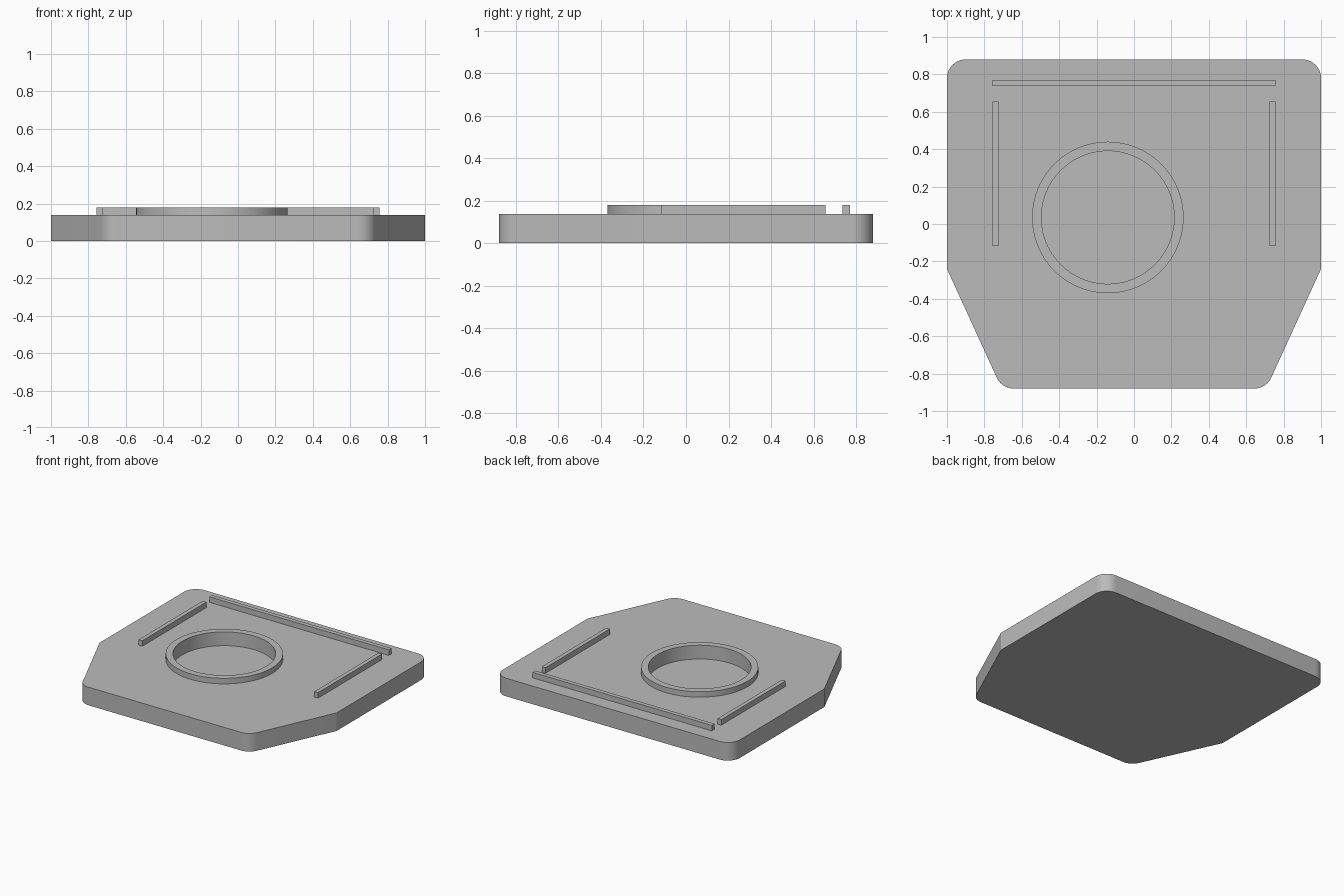
import bpy, bmesh, math
from mathutils import Vector

cube = bpy.data.objects.get("Cube")
if cube:
    bpy.data.objects.remove(cube, do_unlink=True)

grey = bpy.data.materials.new("plain grey")
grey.use_nodes = True
colour = (0.5, 0.5, 0.5, 1)
grey.diffuse_color = colour
grey.node_tree.nodes["Principled BSDF"].inputs["Base Color"].default_value = colour

TOP, RIM_TOP, FLOOR = 0.138, 0.18, 0.075
CENTRE = Vector((-0.14, 0.035))


def rounded(points, radii, steps=10):
    """Outline with each corner replaced by an arc of the given radius."""
    out = []
    for i, (p, r) in enumerate(zip(points, radii)):
        p = Vector(p)
        a = (Vector(points[i - 1]) - p).normalized()
        b = (Vector(points[(i + 1) % len(points)]) - p).normalized()
        if r == 0:
            out.append(p)
            continue
        half = a.angle(b) / 2
        mid = p + (a + b).normalized() * r / math.sin(half)
        start = p + a * r / math.tan(half) - mid
        end = p + b * r / math.tan(half) - mid
        sweep = math.pi - 2 * half
        for k in range(steps + 1):
            t = k / steps
            out.append(mid + (start * math.sin((1 - t) * sweep)
                              + end * math.sin(t * sweep)) / math.sin(sweep))
    return out


def circle(radius, count=96):
    return [CENTRE + Vector((math.cos(a), math.sin(a))) * radius
            for a in (math.tau * k / count for k in range(count))]


def finish(name, bm):
    bmesh.ops.recalc_face_normals(bm, faces=bm.faces)
    mesh = bpy.data.meshes.new(name)
    bm.to_mesh(mesh)
    bm.free()
    mesh.materials.append(grey)
    ob = bpy.data.objects.new(name, mesh)
    bpy.context.collection.objects.link(ob)
    return ob


def prism(name, outline, z0, z1):
    bm = bmesh.new()
    face = bm.faces.new([bm.verts.new((p.x, p.y, z0)) for p in outline])
    new = bmesh.ops.extrude_face_region(bm, geom=[face], use_keep_orig=True)
    verts = [g for g in new["geom"] if isinstance(g, bmesh.types.BMVert)]
    bmesh.ops.translate(bm, verts=verts, vec=(0, 0, z1 - z0))
    return finish(name, bm)


def bar(name, x0, x1, y0, y1):
    corners = [(x0, y0), (x1, y0), (x1, y1), (x0, y1)]
    return prism(name, [Vector(c) for c in corners], TOP, RIM_TOP)


def smooth(ob):
    bpy.ops.object.select_all(action="DESELECT")
    ob.select_set(True)
    bpy.context.view_layer.objects.active = ob
    bpy.ops.object.shade_smooth_by_angle(angle=math.radians(20))


# Base plate with tapered front and rounded corners
right_half = [(0.707, -0.88), (1, -0.24), (1, 0.88)]
left_half = [(-x, y) for x, y in reversed(right_half)]
plate = prism("base_plate", rounded(right_half + left_half,
                                    [0.1, 0, 0.1, 0.1, 0, 0.1]), 0, TOP)

# Round recess sunk into the plate
cutter = prism("recess_cutter", circle(0.38), FLOOR, 0.3)
cutter.hide_render = True
cut = plate.modifiers.new("recess", "BOOLEAN")
cut.operation = "DIFFERENCE"
cut.solver = "EXACT"
cut.object = cutter
bpy.context.view_layer.objects.active = plate
bpy.ops.object.modifier_apply(modifier=cut.name)
bpy.data.objects.remove(cutter, do_unlink=True)
smooth(plate)

# Raised rim, lining the recess down to its floor
bm = bmesh.new()
loops = [[bm.verts.new((p.x, p.y, z)) for p in circle(r)]
         for r, z in [(0.355, FLOOR), (0.355, RIM_TOP), (0.405, RIM_TOP), (0.405, TOP)]]
for a, b in zip(loops, loops[1:]):
    for k in range(len(a)):
        n = (k + 1) % len(a)
        bm.faces.new((a[k], a[n], b[n], b[k]))
smooth(finish("recess_rim", bm))

# Raised guide bars
bar("back_bar", -0.757, 0.757, 0.737, 0.77)
bar("left_bar", 0.725, 0.757, -0.118, 0.656)
bar("right_bar", -0.757, -0.725, -0.118, 0.656)
